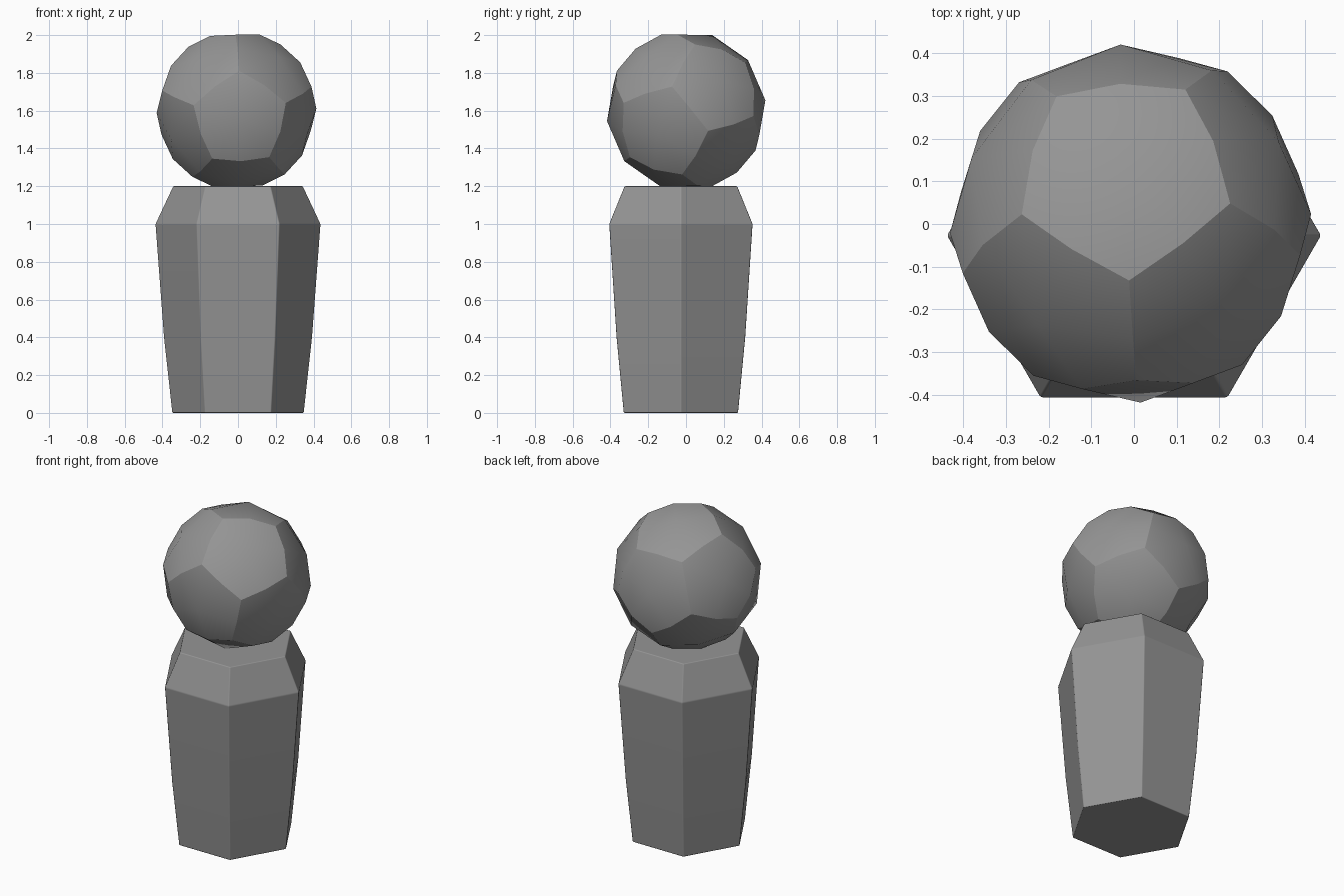
import bpy, bmesh
from math import sin, cos, radians, pi, sqrt
from mathutils import Vector, Euler

if "Cube" in bpy.data.objects:
    bpy.data.objects.remove(bpy.data.objects["Cube"])

grey = bpy.data.materials.new("dark_grey")
grey.diffuse_color = (0.3, 0.3, 0.3, 1)
grey.use_nodes = True
grey.node_tree.nodes["Principled BSDF"].inputs["Base Color"].default_value = grey.diffuse_color


def finish(name, bm, angle=30):
    bmesh.ops.remove_doubles(bm, verts=bm.verts[:], dist=1e-4)
    bmesh.ops.recalc_face_normals(bm, faces=bm.faces[:])
    mesh = bpy.data.meshes.new(name)
    bm.to_mesh(mesh)
    bm.free()
    mesh.materials.append(grey)
    obj = bpy.data.objects.new(name, mesh)
    bpy.context.collection.objects.link(obj)
    bpy.ops.object.select_all(action='DESELECT')
    obj.select_set(True)
    bpy.context.view_layer.objects.active = obj
    bpy.ops.object.shade_smooth_by_angle(angle=radians(angle))
    return obj


# Body: hexagonal rings, tapered downwards with a sloped shoulder
PROFILE = [(0.349, 0.0), (0.393, 0.4), (0.438, 1.0), (0.344, 1.2)]
bm = bmesh.new()
rings = [[bm.verts.new((r * cos(i * pi / 3), r * sin(i * pi / 3) - 0.027, z))
          for i in range(6)] for r, z in PROFILE]
for a, b in zip(rings, rings[1:]):
    for i in range(6):
        j = (i + 1) % 6
        bm.faces.new((a[i], a[j], b[j], b[i]))
bm.faces.new(rings[0][::-1])
bm.faces.new(rings[-1])
body = finish("body", bm)

# Slightly softened body edges
bevel = body.modifiers.new("soft_edges", 'BEVEL')
bevel.width = 0.005
bevel.segments = 2
bevel.limit_method = 'ANGLE'
bevel.angle_limit = radians(20)
bevel.harden_normals = True

# Head: dodecahedron with each pentagon split into five quads, pushed to a sphere.
# Icosahedron points are the pentagon centres, its faces give the corners.
PHI = (1 + sqrt(5)) / 2
ico = bmesh.new()
for s in (-1, 1):
    for t in (-1, 1):
        for co in ((0, s * PHI, t), (s * PHI, t, 0), (t, 0, s * PHI)):
            ico.verts.new(co)
bmesh.ops.convex_hull(ico, input=ico.verts[:])

RADIUS = 0.4235
CENTRE = Vector((-0.008, 0.001, 1.6))
TURN = Euler((radians(39.2), radians(-1.5), radians(3))).to_matrix()
bm = bmesh.new()
for f in ico.faces:
    p = [v.co.copy() for v in f.verts]
    for i in range(3):
        quad = (p[i], p[i] + p[(i + 1) % 3], p[0] + p[1] + p[2], p[i] + p[i - 1])
        bm.faces.new([bm.verts.new(CENTRE + TURN @ (q.normalized() * RADIUS))
                      for q in quad])
ico.free()
finish("head", bm)
